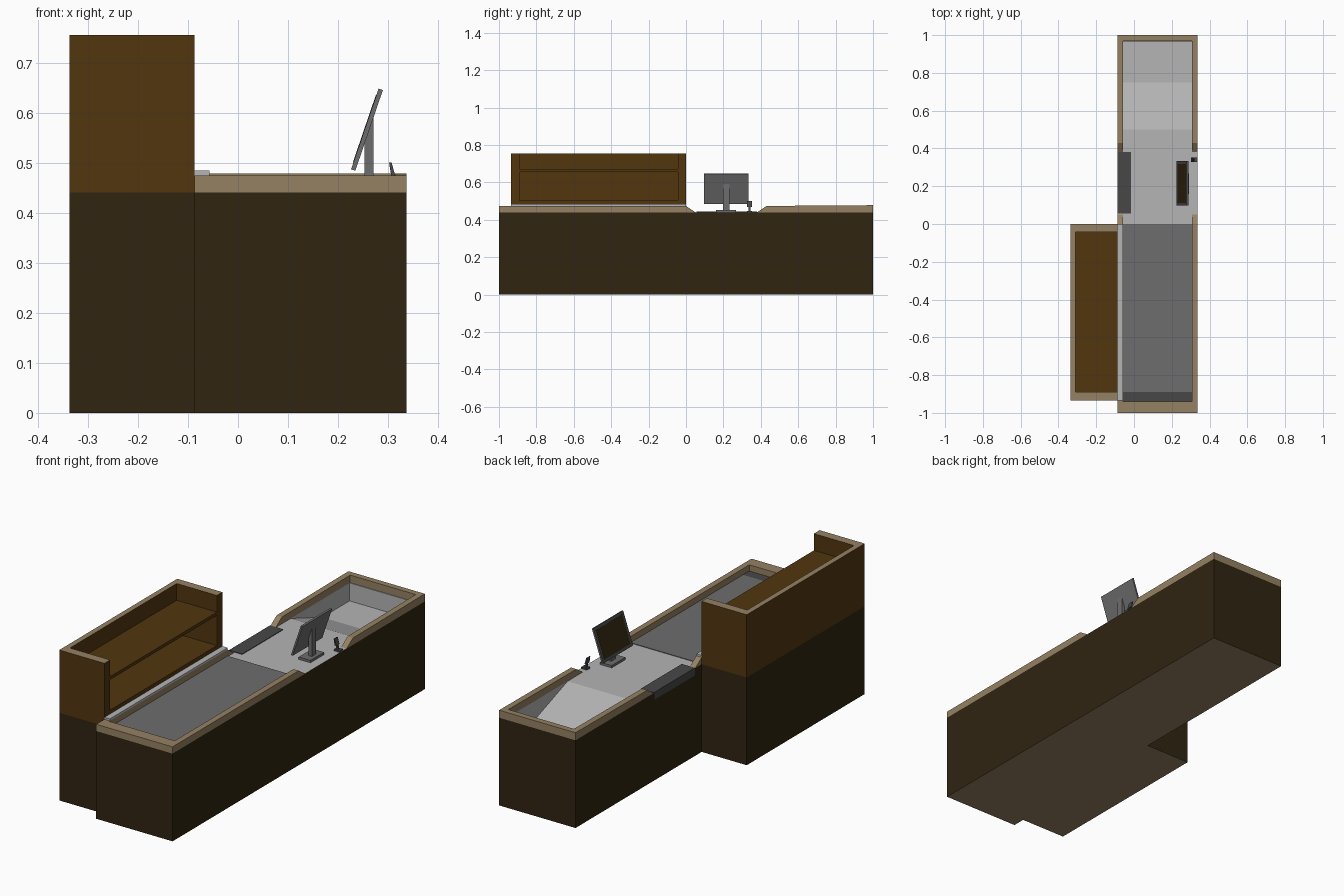
import bpy, bmesh
from mathutils import Vector, Matrix

cube = bpy.data.objects.get("Cube")
if cube:
    bpy.data.objects.remove(cube)


def material(name, r, g, b):
    m = bpy.data.materials.new(name)
    m.use_nodes = True
    m.diffuse_color = (r, g, b, 1)
    m.node_tree.nodes["Principled BSDF"].inputs["Base Color"].default_value = (r, g, b, 1)
    return m


TAN = material("tan trim", 0.30, 0.22, 0.125)
DARK = material("dark wood", 0.03, 0.018, 0.0055)
BROWN = material("brown wood", 0.084, 0.037, 0.0048)
METAL = material("light metal", 0.46, 0.46, 0.46)
GREY = material("belt grey", 0.155, 0.155, 0.155)
CHARCOAL = material("charcoal", 0.064, 0.064, 0.064)

UP, DOWN = Vector((0, 0, 1)), Vector((0, 0, -1))
LEFT, RIGHT = Vector((1, 0, 0)), Vector((-1, 0, 0))


def finish(name, bm, mat, special=()):
    """Store the mesh; special pairs (direction, material) recolour matching faces."""
    bmesh.ops.recalc_face_normals(bm, faces=bm.faces[:])
    mesh = bpy.data.meshes.new(name)
    mesh.materials.append(mat)
    for slot, (direction, other) in enumerate(special, 1):
        mesh.materials.append(other)
        for f in bm.faces:
            if f.normal.dot(direction) > 0.7:
                f.material_index = slot
    bm.to_mesh(mesh)
    bm.free()
    obj = bpy.data.objects.new(name, mesh)
    bpy.context.collection.objects.link(obj)
    return obj


def box(name, x, y, z, mat, special=()):
    bm = bmesh.new()
    size = Matrix.Diagonal((x[1] - x[0], y[1] - y[0], z[1] - z[0], 1))
    centre = Vector((sum(x), sum(y), sum(z))) / 2
    bmesh.ops.create_cube(bm, size=1, matrix=Matrix.Translation(centre) @ size)
    return finish(name, bm, mat, special)


def extrude(name, points, axis, start, end, mat, special=()):
    """Extrude a closed profile along x (points are y, z) or along y (points are x, z)."""
    bm = bmesh.new()
    place = (lambda p, d: (d, *p)) if axis == "x" else (lambda p, d: (p[0], d, p[1]))
    face = bm.faces.new([bm.verts.new(place(p, start)) for p in points])
    grown = bmesh.ops.extrude_face_region(bm, geom=[face])["geom"]
    shift = place((0, 0), end - start)
    bmesh.ops.translate(bm, vec=shift, verts=[v for v in grown if isinstance(v, bmesh.types.BMVert)])
    return finish(name, bm, mat, special)


X0, X1 = -0.087, 0.337      # counter sides
XI, XO = X0 + 0.03, X1 - 0.03   # inner sides of the rim
TOP, RIM = 0.44, 0.474

# Counter body with a sunken bagging bin at the back
core = [(-1, 0), (1, 0), (1, TOP), (0.97, TOP), (0.97, 0.35), (0.75, 0.35),
        (0.5, TOP), (-1, TOP)]
extrude("counter_core", core, "x", XI, XO, DARK, [(UP, METAL), (DOWN, TAN)])
box("counter_right_wall", (X0, XI), (-1, 1), (0, TOP), DARK,
    [(UP, METAL), (LEFT, METAL), (DOWN, TAN)])
box("counter_left_wall", (XO, X1), (-1, 1), (0, TOP), DARK,
    [(UP, METAL), (RIGHT, METAL), (DOWN, TAN)])
box("bin_back_lining", (XI, XO), (0.966, 0.97), (0.35, TOP), METAL)

# Raised rim with sloped ends around the scanning area
front_rail = [(-1, TOP), (0.05, TOP), (0, RIM), (-1, RIM)]
back_rail = [(0.38, TOP), (1, TOP), (1, 0.478), (0.43, RIM)]
for side, a, b in (("right", X0, XI), ("left", XO, X1)):
    extrude(side + "_front_rail", front_rail, "x", a, b, TAN)
    extrude(side + "_back_rail", back_rail, "x", a, b, TAN)
box("front_rim", (XI, XO), (-1, -0.94), (TOP, RIM), TAN)
box("back_rim", (XI, XO), (0.97, 1), (TOP, 0.478), TAN)

# Belt, its end plate, the metal ledge and the side scanner pad
box("conveyor_belt", (XI, XO), (-0.89, 0), (TOP, 0.443), GREY)
box("belt_end_plate", (XI, XO), (-0.94, -0.89), (TOP, 0.443), CHARCOAL)
box("metal_ledge", (X0, XI), (-0.935, 0), (RIM, 0.484), METAL)
box("scanner_pad", (X0 - 0.001, -0.015), (0.055, 0.38), (0.405, 0.443), CHARCOAL)

# Shelf cabinet beside the belt
CX0, CX1, CY0, CY1, CTOP = -0.337, X0, -0.935, 0, 0.755
cap = [(UP, TAN)]
box("cabinet_base", (CX0, CX1), (CY0, CY1), (0, TOP), DARK, [(DOWN, TAN)])
box("cabinet_back", (CX0, CX0 + 0.027), (CY0, CY1), (TOP, CTOP), BROWN, cap)
for name, a, b in (("front", CY0, CY0 + 0.045), ("rear", CY1 - 0.043, CY1)):
    box("cabinet_" + name + "_end", (CX0 + 0.027, CX1), (a, b), (TOP, CTOP), BROWN, cap)
for name, a, b in (("floor", TOP, 0.503), ("shelf", 0.655, 0.671)):
    box("cabinet_" + name, (CX0 + 0.027, CX1), (CY0 + 0.045, CY1 - 0.043), (a, b), BROWN)

# Tilted monitor on its stand
box("monitor_base", (0.225, 0.29), (0.16, 0.268), (TOP, 0.452), GREY)
extrude("monitor_post", [(0.253, 0.45), (0.271, 0.45), (0.271, 0.592), (0.253, 0.54)],
        "y", 0.198, 0.232, GREY)
low, high = Vector((0.226, 0, 0.487)), Vector((0.281, 0, 0.648))
along = (high - low).normalized()
out = Vector((-along.z, 0, along.x))


def tilted(name, a, b, back, front, y0, y1, mat, special=()):
    corners = (a + out * back, b + out * back, b + out * front, a + out * front)
    return extrude(name, [(c.x, c.z) for c in corners], "y", y0, y1, mat, special)


tilted("monitor_panel", low, high, -0.009, 0, 0.097, 0.333, GREY, [(out, CHARCOAL)])
tilted("monitor_screen", low + along * 0.014, high - along * 0.014, 0, 0.001,
       0.112, 0.318, DARK)

# Small card reader
box("reader_base", (0.303, 0.335), (0.327, 0.353), (TOP, 0.448), CHARCOAL)
extrude("reader_post", [(0.311, 0.446), (0.321, 0.446), (0.315, 0.476), (0.308, 0.476)],
        "y", 0.335, 0.345, CHARCOAL)
extrude("reader_head", [(0.307, 0.468), (0.316, 0.468), (0.307, 0.5), (0.302, 0.5)],
        "y", 0.327, 0.353, CHARCOAL)
